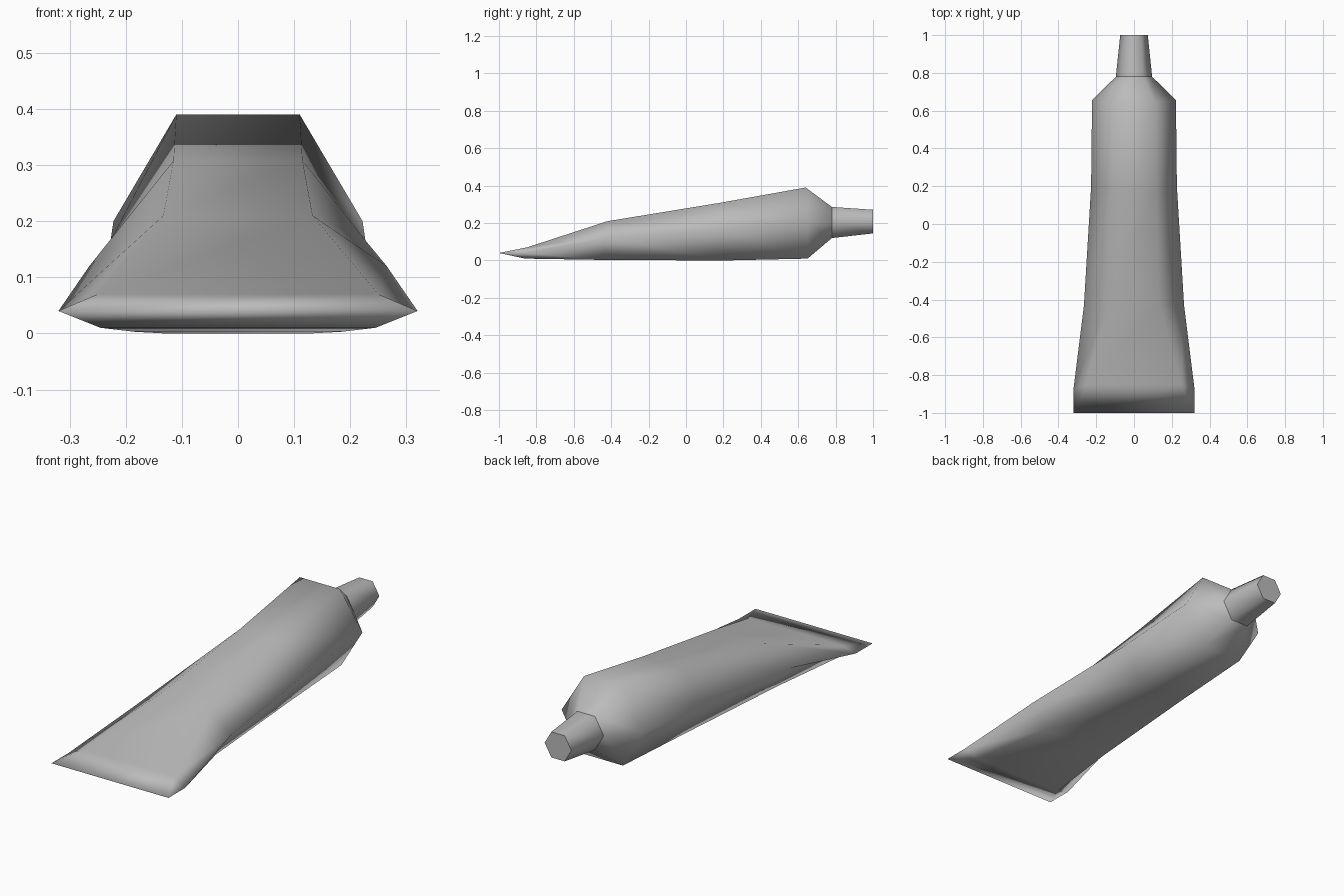
import bpy
import bmesh

cube = bpy.data.objects.get("Cube")
if cube:
    bpy.data.objects.remove(cube, do_unlink=True)

grey = bpy.data.materials.new("soft_grey")
grey.use_nodes = True
COLOUR = (0.5, 0.5, 0.5, 1)
grey.diffuse_color = COLOUR
grey.node_tree.nodes["Principled BSDF"].inputs["Base Color"].default_value = COLOUR


def loft(name, rings, cap_end=False):
    """Skin six-sided rings; each ring is (upper, side, lower) points on the left."""
    bm = bmesh.new()
    loops = []
    for upper, side, lower in rings:
        left = [upper, side, lower]
        right = [(-x, y, z) for x, y, z in reversed(left)]
        loops.append([bm.verts.new(p) for p in left + right])
    for a, b in zip(loops, loops[1:]):
        for i in range(6):
            j = (i + 1) % 6
            bm.faces.new((a[i], a[j], b[j], b[i]))
    if cap_end:
        bm.faces.new(loops[-1])
    bmesh.ops.remove_doubles(bm, verts=bm.verts[:], dist=0.0005)
    bmesh.ops.recalc_face_normals(bm, faces=bm.faces[:])
    for face in bm.faces:
        face.smooth = True
    if cap_end:
        for edge in bm.edges:
            if len(edge.link_faces) == 2 and edge.calc_face_angle() > 1.2:
                edge.smooth = False
    mesh = bpy.data.meshes.new(name)
    bm.to_mesh(mesh)
    bm.free()
    mesh.materials.append(grey)
    obj = bpy.data.objects.new(name, mesh)
    bpy.context.collection.objects.link(obj)
    return obj


def hexagon(y, z, radius):
    h = radius * 0.866
    return ((radius / 2, y, z + h), (radius, y, z), (radius / 2, y, z - h))


neck = hexagon(0.78, 0.203, 0.096)
crimp = (0.32, -1, 0.04)

# Squeezed tube: crimped flat end, belly, shoulder and neck
loft("tube_body", [
    (crimp, crimp, crimp),
    ((0.25, -0.85, 0.07), (0.32, -0.87, 0.04), (0.245, -0.86, 0.01)),
    ((0.133, -0.42, 0.21), (0.265, -0.43, 0.12), (0.185, -0.44, 0.003)),
    ((0.115, 0.18, 0.308), (0.227, 0.2, 0.166), (0.13, 0.2, 0.0)),
    ((0.11, 0.64, 0.39), (0.222, 0.655, 0.2), (0.11, 0.65, 0.01)),
    neck,
])

# Tapered six-sided nozzle
loft("nozzle", [neck, hexagon(1, 0.208, 0.073)], cap_end=True)
